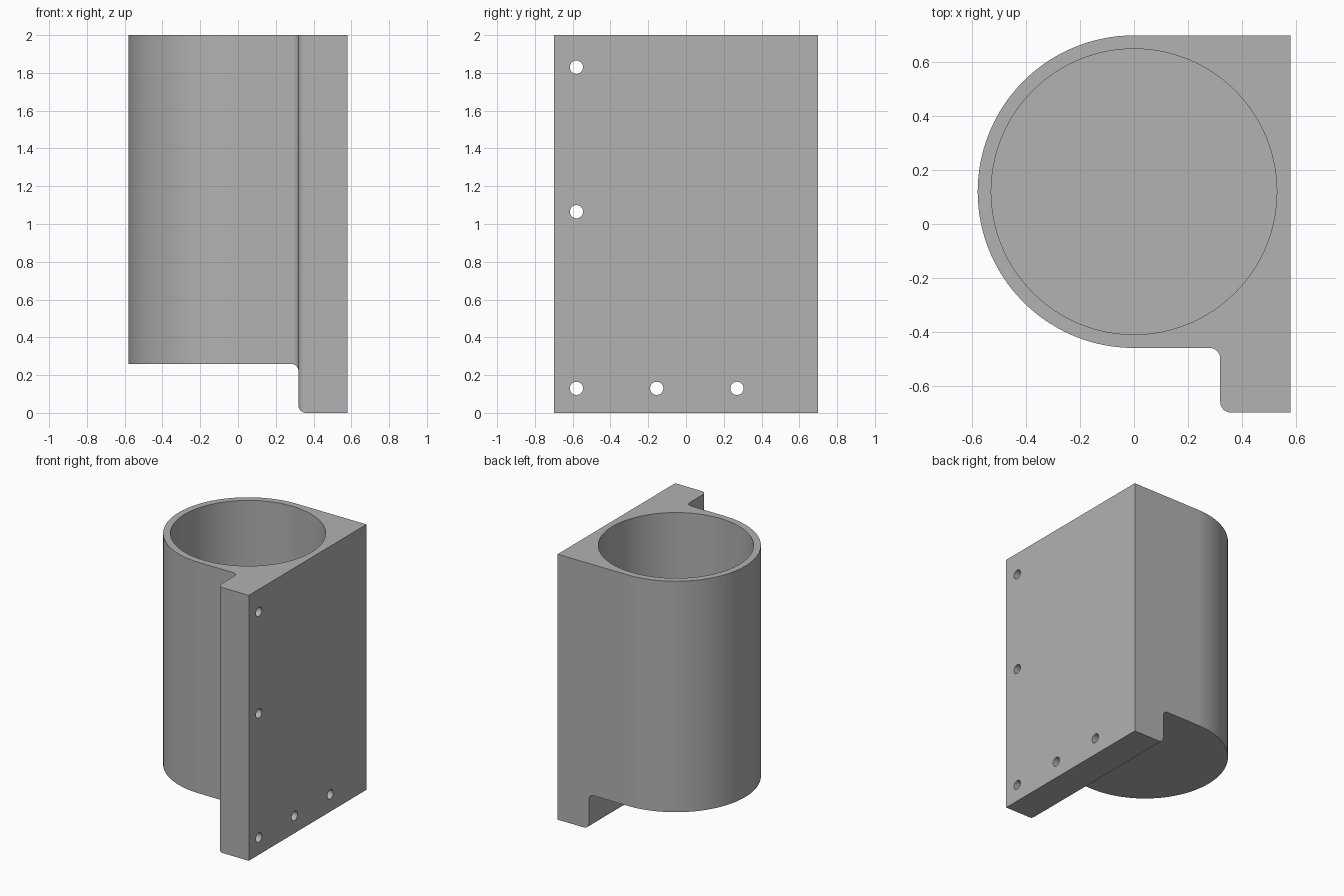
import bpy
import math
from mathutils import Matrix, Vector

cube = bpy.data.objects.get("Cube")
if cube:
    bpy.data.objects.remove(cube, do_unlink=True)

HALF_X, HALF_Y, TOP = 0.58, 0.70, 2.0
PLATE_X = 0.32            # inner face of the mounting plate
CUP_R, BORE_R, CUP_Y = 0.58, 0.53, 0.12
CUP_BASE, FLOOR = 0.26, 0.31
FILLET = 0.04
CUP_FRONT = CUP_Y - CUP_R

grey = bpy.data.materials.new("plain grey")
grey.use_nodes = True
colour = (0.445, 0.445, 0.445, 1)
grey.diffuse_color = colour
grey.node_tree.nodes["Principled BSDF"].inputs["Base Color"].default_value = colour


def arc(cx, cy, r, start, end, steps):
    angles = [math.radians(start + (end - start) * i / steps) for i in range(steps + 1)]
    return [(cx + r * math.cos(a), cy + r * math.sin(a)) for a in angles]


def prism(name, outline, low, high, place):
    """Extrude a 2D outline; place maps (u, v, depth) to a 3D point."""
    n = len(outline)
    verts = [place(u, v, d) for d in (low, high) for u, v in outline]
    faces = [list(range(n))[::-1], list(range(n, 2 * n))]
    faces += [[i, (i + 1) % n, (i + 1) % n + n, i + n] for i in range(n)]
    mesh = bpy.data.meshes.new(name)
    mesh.from_pydata(verts, [], faces)
    mesh.materials.append(grey)
    obj = bpy.data.objects.new(name, mesh)
    bpy.context.collection.objects.link(obj)
    bpy.context.view_layer.objects.active = obj
    bpy.ops.object.select_all(action='DESELECT')
    obj.select_set(True)
    bpy.ops.object.mode_set(mode='EDIT')
    bpy.ops.mesh.select_all(action='SELECT')
    bpy.ops.mesh.normals_make_consistent(inside=False)
    bpy.ops.object.mode_set(mode='OBJECT')
    return obj


def combine(target, tool, operation):
    """Apply a boolean and remove the tool."""
    mod = target.modifiers.new(operation.title(), 'BOOLEAN')
    mod.operation = operation
    mod.solver = 'EXACT'
    mod.object = tool
    bpy.ops.object.select_all(action='DESELECT')
    bpy.context.view_layer.objects.active = target
    target.select_set(True)
    bpy.ops.object.modifier_apply(modifier=mod.name)
    bpy.data.objects.remove(tool, do_unlink=True)


def upright(u, v, d):
    return (u, v, d)


def along_y(u, v, d):
    return (u, d, v)


def along_x(u, v, d):
    return (d, u, v)


# Holder body: plan outline with half-round cup, plate and rounded corners
inner = PLATE_X - FILLET
outer = PLATE_X + FILLET
plan = arc(0, CUP_Y, CUP_R, 90, 270, 96)
plan += arc(inner, CUP_FRONT - FILLET, FILLET, 90, 0, 10)
plan += arc(outer, -HALF_Y + FILLET, FILLET, 180, 270, 10)
plan += [(HALF_X, -HALF_Y), (HALF_X, HALF_Y)]
body = prism("holder_body", plan, 0, TOP, upright)

# Front outline raises the cup base above the plate foot
side = [(-1, TOP + 0.2), (-1, CUP_BASE)]
side += arc(inner, CUP_BASE - FILLET, FILLET, 90, 0, 10)
side += arc(outer, FILLET, FILLET, 180, 270, 10)
side += [(1, 0), (1, TOP + 0.2)]
# Lower the foot slightly clear of the plan solid, keeping the rounded corner
side = [(x, z if z > 1e-5 else (0 if x < 0.5 else -0.0)) for x, z in side]
combine(body, prism("front_outline", side, -1, 1, along_y), 'INTERSECT')

# Blind cylindrical bore
bore = arc(0, CUP_Y, BORE_R, 0, 360, 128)[:-1]
combine(body, prism("bore_cutter", bore, FLOOR, TOP + 0.1, upright), 'DIFFERENCE')

# Screw holes through the plate
for y, z in [(-0.58, 1.83), (-0.58, 1.065), (-0.58, 0.13), (-0.155, 0.13), (0.27, 0.13)]:
    hole = arc(y, z, 0.035, 0, 360, 32)[:-1]
    combine(body, prism("hole_cutter", hole, 0.2, 0.7, along_x), 'DIFFERENCE')

# Smooth curves with crisp edges
bpy.ops.object.select_all(action='DESELECT')
body.select_set(True)
bpy.context.view_layer.objects.active = body
bpy.ops.object.shade_smooth_by_angle(angle=math.radians(30))
weighted = body.modifiers.new("Flat face normals", 'WEIGHTED_NORMAL')
weighted.keep_sharp = True
